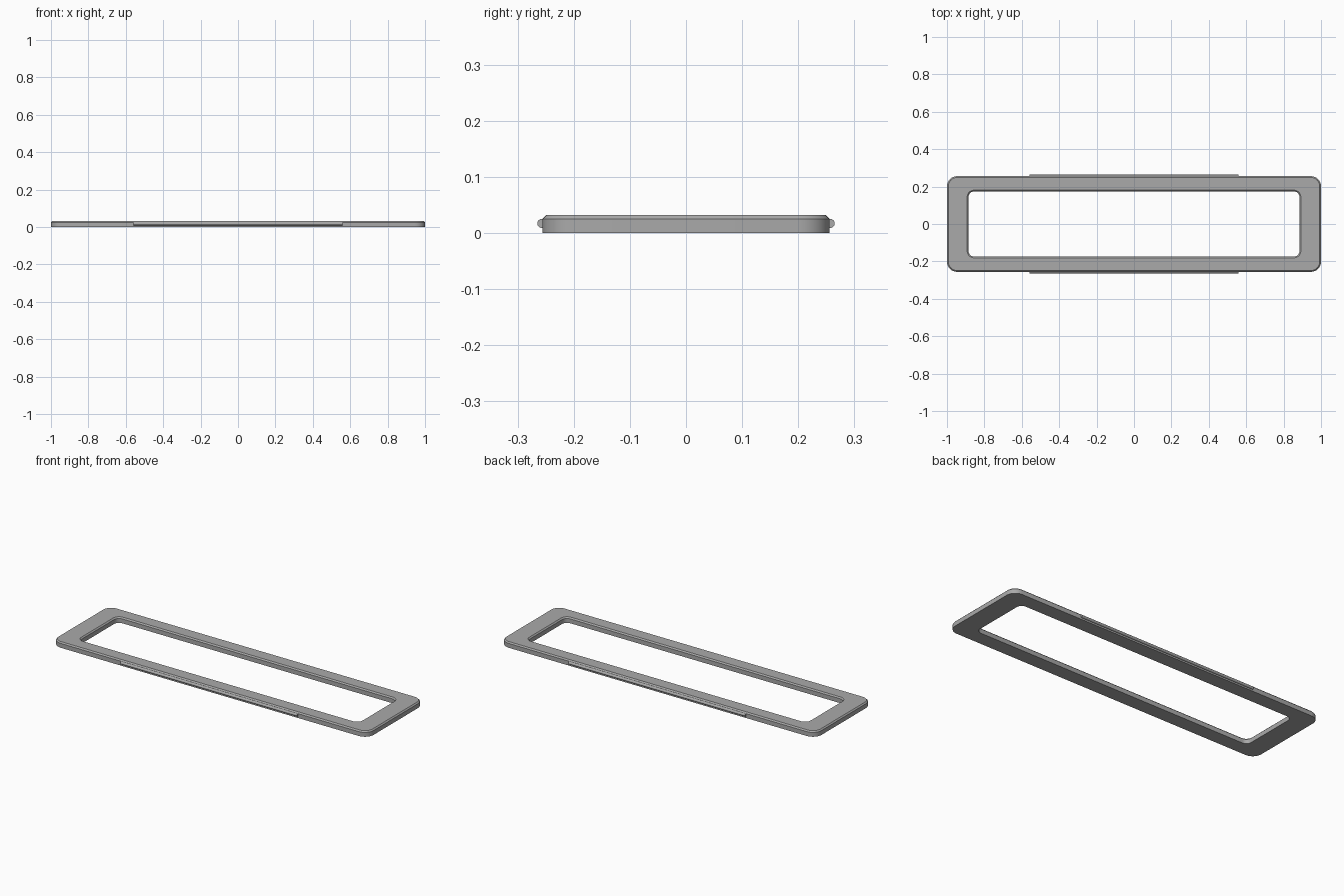
import bpy, bmesh, math
from mathutils import Matrix

if "Cube" in bpy.data.objects:
    bpy.data.objects.remove(bpy.data.objects["Cube"])

grey = bpy.data.materials.new("satin_grey")
grey.use_nodes = True
COLOR = (0.4, 0.4, 0.4, 1)
grey.diffuse_color = COLOR
grey.node_tree.nodes["Principled BSDF"].inputs["Base Color"].default_value = COLOR


def finish(bm, name):
    """Turn a bmesh into a shaded, coloured object."""
    bmesh.ops.recalc_face_normals(bm, faces=bm.faces)
    mesh = bpy.data.meshes.new(name)
    bm.to_mesh(mesh)
    bm.free()
    mesh.materials.append(grey)
    obj = bpy.data.objects.new(name, mesh)
    bpy.context.collection.objects.link(obj)
    bpy.ops.object.select_all(action='DESELECT')
    obj.select_set(True)
    bpy.context.view_layer.objects.active = obj
    bpy.ops.object.shade_smooth_by_angle(angle=math.radians(30))
    return obj


def rounded_loop(bm, hx, hy, radius, z, steps=8):
    """Ring of vertices along a rounded rectangle."""
    ring = []
    for q, (sx, sy) in enumerate([(1, 1), (-1, 1), (-1, -1), (1, -1)]):
        for i in range(steps + 1):
            a = (q + i / steps) * math.pi / 2
            ring.append(bm.verts.new((sx * (hx - radius) + radius * math.cos(a),
                                      sy * (hy - radius) + radius * math.sin(a), z)))
    return ring


# Flat frame: section swept around, with top edges chamfered
HEIGHT, CHAMFER = 0.032, 0.007
SHOULDER = HEIGHT - CHAMFER
bm = bmesh.new()
rings = [rounded_loop(bm, *spec) for spec in (
    (1.0, 0.256, 0.055, 0),
    (1.0, 0.256, 0.055, SHOULDER),
    (1.0 - CHAMFER, 0.256 - CHAMFER, 0.055 - CHAMFER, HEIGHT),
    (0.892, 0.181, 0.037, HEIGHT),
    (0.885, 0.174, 0.03, SHOULDER),
    (0.885, 0.174, 0.03, 0))]
for k, ring in enumerate(rings):
    after = rings[(k + 1) % len(rings)]
    for i in range(len(ring)):
        j = (i + 1) % len(ring)
        bm.faces.new((ring[i], ring[j], after[j], after[i]))
finish(bm, "frame")

# Rounded snap ridges along both long sides
for name, side in (("front_ridge", -1), ("back_ridge", 1)):
    bm = bmesh.new()
    bmesh.ops.create_cone(bm, cap_ends=True, segments=20, radius1=0.008, radius2=0.008,
                          depth=1.12, matrix=Matrix.Translation((0, side * 0.257, 0.017))
                          @ Matrix.Rotation(math.pi / 2, 4, 'Y'))
    finish(bm, name)
